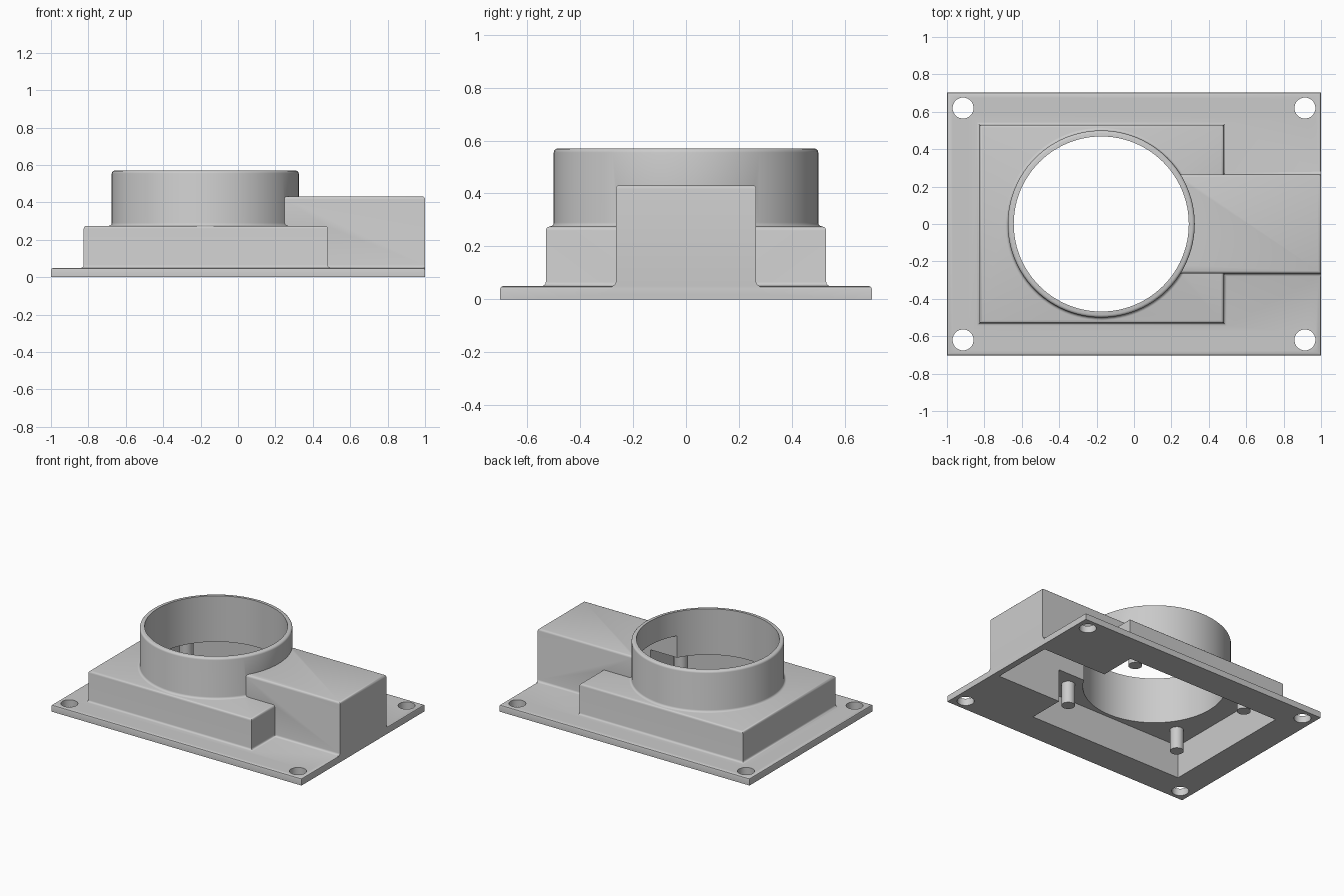
import bpy, bmesh, math

if "Cube" in bpy.data.objects:
    bpy.data.objects.remove(bpy.data.objects["Cube"])

CX = -0.175                     # collar centre along x
grey = bpy.data.materials.new("light_grey_plastic")
grey.diffuse_color = (0.6, 0.6, 0.6, 1)
grey.use_nodes = True
grey.node_tree.nodes["Principled BSDF"].inputs["Base Color"].default_value = grey.diffuse_color


def make(name, rings):
    """Closed solid skinned through stacked rings of points."""
    bm = bmesh.new()
    loops = [[bm.verts.new(p) for p in ring] for ring in rings]
    n = len(loops[0])
    for a, b in zip(loops, loops[1:]):
        for i in range(n):
            j = (i + 1) % n
            bm.faces.new((a[i], a[j], b[j], b[i]))
    bm.faces.new(loops[0][::-1])
    bm.faces.new(loops[-1])
    bmesh.ops.recalc_face_normals(bm, faces=bm.faces)
    mesh = bpy.data.meshes.new(name)
    bm.to_mesh(mesh)
    bm.free()
    mesh.materials.append(grey)
    obj = bpy.data.objects.new(name, mesh)
    bpy.context.collection.objects.link(obj)
    return obj


def block(name, x0, x1, hy, profile):
    """Rectangular block; profile holds (height, outward offset)."""
    rings = []
    for z, o in profile:
        a, b, h = x0 - o, min(x1 + o, 1.0), hy + o
        rings.append([(a, -h, z), (b, -h, z), (b, h, z), (a, h, z)])
    return make(name, rings)


def lathe(name, x, y, profile, n):
    """Turned solid; profile holds (height, radius)."""
    ang = [2 * math.pi * i / n for i in range(n)]
    return make(name, [[(x + r * math.cos(a), y + r * math.sin(a), z) for a in ang]
                       for z, r in profile])


def combine(target, other, operation):
    mod = target.modifiers.new(operation.lower(), 'BOOLEAN')
    mod.operation, mod.solver, mod.object = operation, 'EXACT', other
    bpy.context.view_layer.objects.active = target
    bpy.ops.object.modifier_apply(modifier=mod.name)
    bpy.data.objects.remove(other, do_unlink=True)


def walls(z0, z1, r=0.015):
    """Side profile with a small fillet at the foot and a rounded top."""
    foot = [(z0 + r * (1 - math.sin(t)), r * (1 - math.cos(t)))
            for t in (math.pi / 2, math.pi / 3, math.pi / 6, 0)]
    top = [(z1 - r * (1 - math.sin(t)), -r * (1 - math.cos(t)))
           for t in (0, math.pi / 6, math.pi / 3, math.pi / 2)]
    return [(z0 - 0.03, r)] + foot + top


# Outer shell: flange, low box, side duct and round collar
housing = block("housing", -1, 1, 0.703,
                [(0, 0), (0.038, 0), (0.046, -0.003), (0.05, -0.012)])
combine(housing, block("low_box", -0.825, 0.48, 0.53, walls(0.05, 0.275)), 'UNION')
combine(housing, block("duct", 0.0, 1.0, 0.265, walls(0.05, 0.432)), 'UNION')
combine(housing, lathe("collar", CX, 0, [(z, 0.5 + o) for z, o in walls(0.275, 0.57)], 96),
        'UNION')

# Hollow inside, open underneath, with the bore running right through
combine(housing, block("box_hollow", -0.79, 0.445, 0.495, [(-0.1, 0), (0.238, 0)]), 'DIFFERENCE')
combine(housing, block("duct_hollow", 0.0, 0.955, 0.23, [(-0.1, 0), (0.396, 0)]), 'DIFFERENCE')
combine(housing, lathe("bore", CX, 0, [(-0.1, 0.468), (0.8, 0.468)], 96), 'DIFFERENCE')

# Corner screw holes
for sx in (-1, 1):
    for sy in (-1, 1):
        combine(housing, lathe("hole", sx * 0.914, sy * 0.62, [(-0.1, 0.056), (0.2, 0.056)], 32),
                'DIFFERENCE')

# Mounting pegs hanging from the box ceiling
pegs = [lathe("mounting_peg", x, y, [(0.08, 0.045), (0.25, 0.045)], 24)
        for x in (-0.65, 0.275) for y in (-0.34, 0.34)]

for obj in [housing] + pegs:
    bpy.ops.object.select_all(action='DESELECT')
    obj.select_set(True)
    bpy.context.view_layer.objects.active = obj
    bpy.ops.object.shade_smooth_by_angle(angle=math.radians(32))
